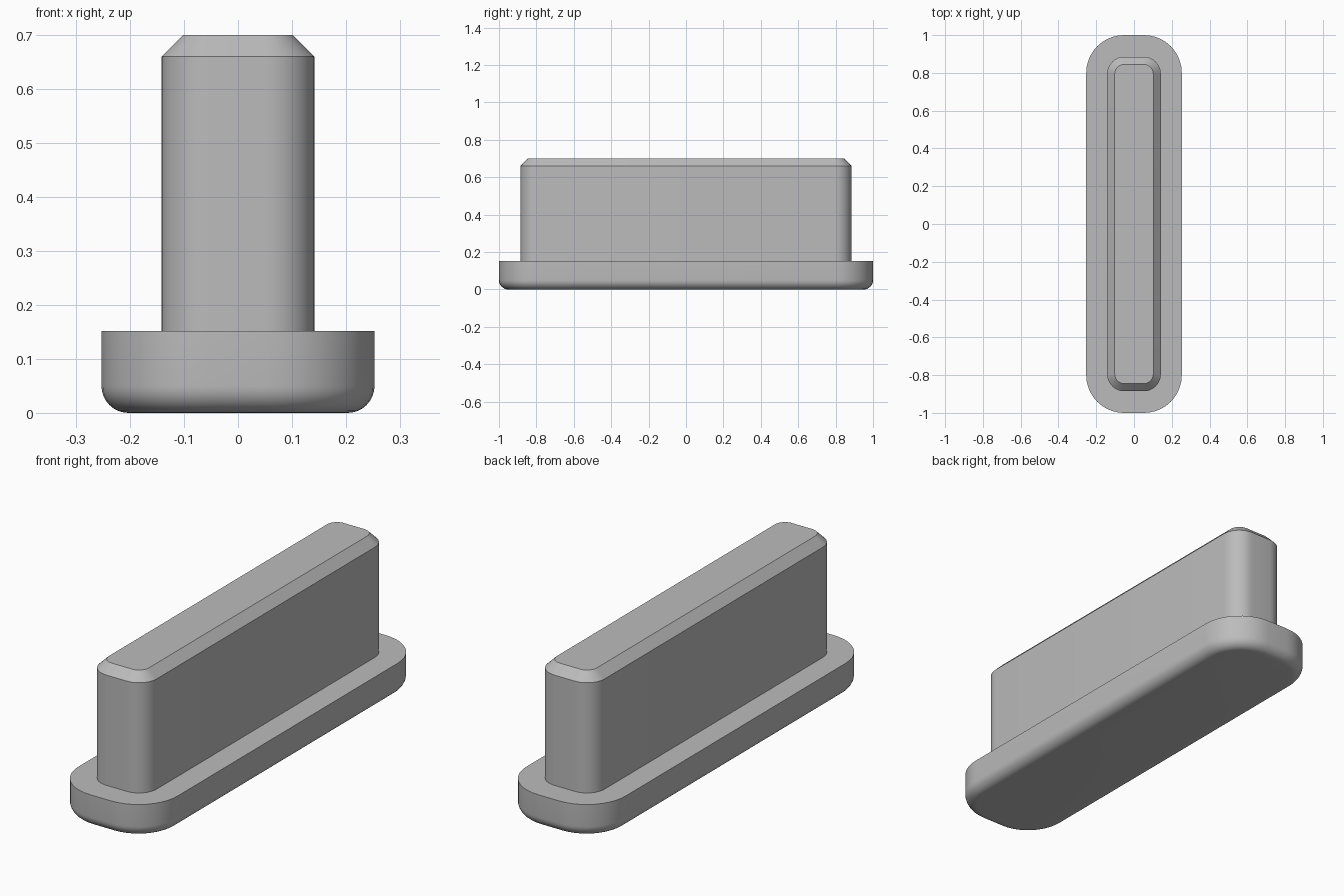
import bpy
import bmesh
from math import cos, sin, pi, radians

cube = bpy.data.objects.get("Cube")
if cube:
    bpy.data.objects.remove(cube, do_unlink=True)

grey = bpy.data.materials.new("plain grey")
grey.use_nodes = True
colour = (0.5, 0.5, 0.5, 1)
grey.diffuse_color = colour
grey.node_tree.nodes["Principled BSDF"].inputs["Base Color"].default_value = colour

STEPS = 10  # segments per rounded corner


def rounded_outline(half_x, half_y, radius):
    """Counter-clockwise rounded rectangle."""
    points = []
    for corner, (sx, sy) in enumerate([(1, 1), (-1, 1), (-1, -1), (1, -1)]):
        for i in range(STEPS + 1):
            a = (corner + i / STEPS) * pi / 2
            points.append((sx * (half_x - radius) + radius * cos(a),
                           sy * (half_y - radius) + radius * sin(a)))
    return points


def loft(name, half_x, half_y, radius, levels):
    """Stack inset copies of a rounded outline; levels are (inset, z)."""
    bm = bmesh.new()
    rings = []
    for inset, z in levels:
        outline = rounded_outline(half_x - inset, half_y - inset, radius - inset)
        rings.append([bm.verts.new((x, y, z)) for x, y in outline])
    for low, high in zip(rings, rings[1:]):
        for i in range(len(low)):
            j = (i + 1) % len(low)
            bm.faces.new((low[i], low[j], high[j], high[i]))
    bm.faces.new(rings[0][::-1])
    bm.faces.new(rings[-1])
    mesh = bpy.data.meshes.new(name)
    bm.to_mesh(mesh)
    bm.free()
    mesh.materials.append(grey)
    obj = bpy.data.objects.new(name, mesh)
    bpy.context.collection.objects.link(obj)
    bpy.ops.object.select_all(action="DESELECT")
    obj.select_set(True)
    bpy.context.view_layer.objects.active = obj
    bpy.ops.object.shade_smooth_by_angle(angle=radians(30))
    return obj


# Wide flange with a rounded lower edge
flange_top = 0.152
fillet = 0.05
fillet_levels = [(fillet * (1 - sin(a)), fillet * (1 - cos(a)))
                 for a in (i * pi / 16 for i in range(9))]
loft("flange", 0.253, 1.0, 0.2, fillet_levels + [(0, flange_top)])

# Upright stem with a chamfered upper edge
loft("stem", 0.142, 0.885, 0.09, [(0, flange_top), (0, 0.66), (0.04, 0.70)])
